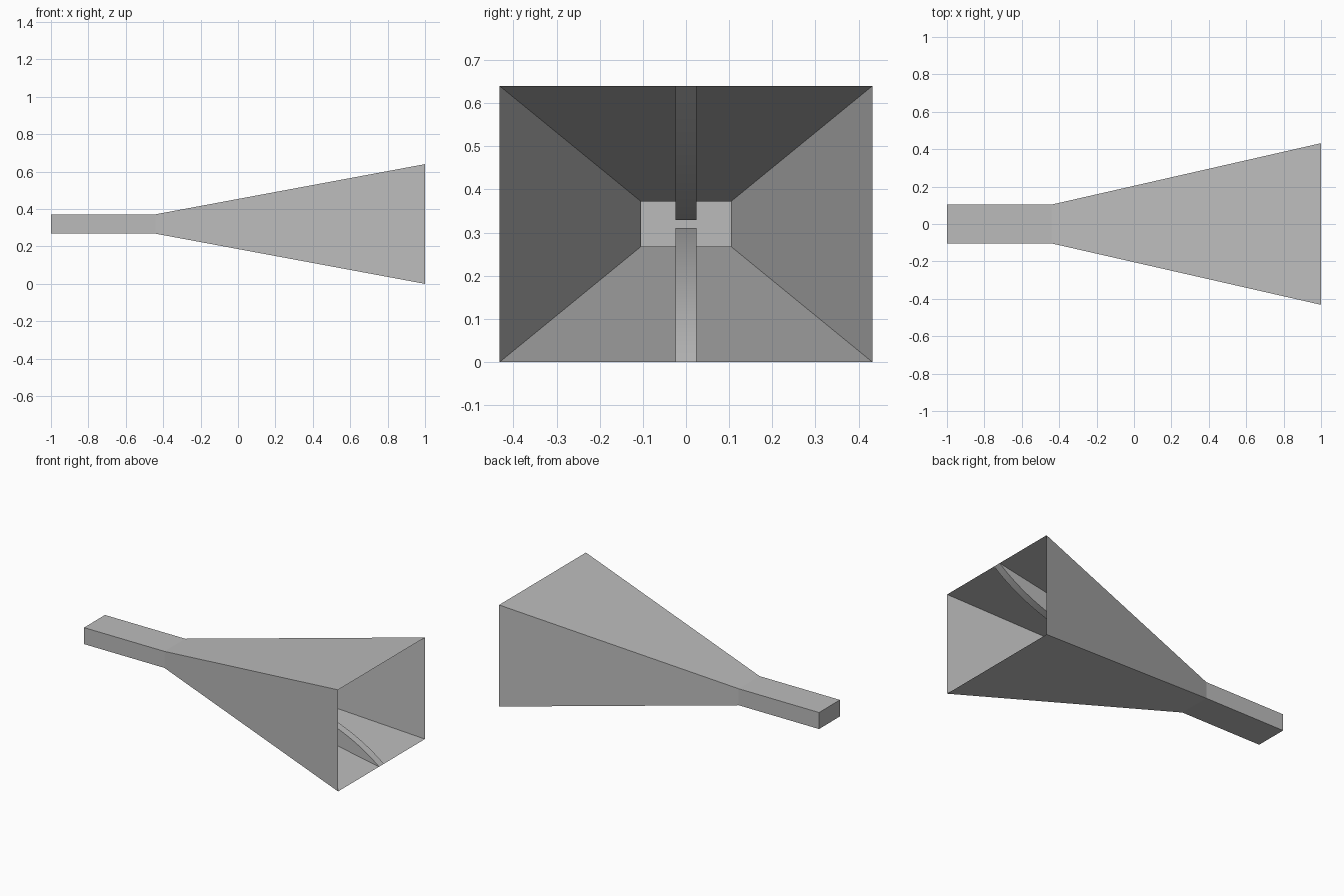
import bpy, bmesh, math

cube = bpy.data.objects.get("Cube")
if cube:
    bpy.data.objects.remove(cube, do_unlink=True)

BACK, THROAT, MOUTH = -1.0, -0.44, 1.0
MID = 0.32                                # height of the centre axis
GUIDE_Y, GUIDE_Z = 0.104, 0.052           # half sizes of the feed
MOUTH_Y, MOUTH_Z = 0.432, 0.32            # half sizes of the opening
RIDGE_Y, GAP = 0.024, 0.009               # half width of ridge, half gap

metal = bpy.data.materials.new("grey metal")
metal.use_nodes = True
metal.diffuse_color = (0.5, 0.5, 0.5, 1)
metal.node_tree.nodes["Principled BSDF"].inputs["Base Color"].default_value = (0.5, 0.5, 0.5, 1)


def loft(name, sections, closed, cap_start=False):
    """Skin a row of matching cross-sections into a sheet object."""
    bm = bmesh.new()
    rows = [[bm.verts.new(p) for p in s] for s in sections]
    n = len(rows[0])
    for a, b in zip(rows, rows[1:]):
        for i in range(n if closed else n - 1):
            j = (i + 1) % n
            bm.faces.new((a[i], a[j], b[j], b[i]))
    if cap_start:
        bm.faces.new(rows[0][::-1])
    bmesh.ops.remove_doubles(bm, verts=bm.verts, dist=1e-5)
    bmesh.ops.recalc_face_normals(bm, faces=bm.faces)
    mesh = bpy.data.meshes.new(name)
    bm.to_mesh(mesh)
    bm.free()
    mesh.materials.append(metal)
    obj = bpy.data.objects.new(name, mesh)
    bpy.context.collection.objects.link(obj)
    return obj


def rectangle(x, hy, hz):
    return [(x, -hy, MID - hz), (x, hy, MID - hz), (x, hy, MID + hz), (x, -hy, MID + hz)]


# Thin shell: closed feed and flared open horn
feed = rectangle(BACK, GUIDE_Y, GUIDE_Z)
throat = rectangle(THROAT, GUIDE_Y, GUIDE_Z)
mouth = rectangle(MOUTH, MOUTH_Y, MOUTH_Z)
loft("waveguide_feed", [feed, throat], True, cap_start=True)
loft("horn_flare", [throat, mouth], True)


def ridge_section(t, x, side):
    """Ridge outline: wall, crest, crest, wall; the crest flares exponentially."""
    wall = MID + side * (GUIDE_Z + (MOUTH_Z - GUIDE_Z) * t)
    crest = MID + side * GAP * math.exp(math.log(MOUTH_Z / GAP) * t)
    return [(x, -RIDGE_Y, wall), (x, -RIDGE_Y, crest), (x, RIDGE_Y, crest), (x, RIDGE_Y, wall)]


# Pair of tapered ridges on the floor and ceiling
STEPS = 32
for name, side in (("lower_ridge", -1), ("upper_ridge", 1)):
    sections = [ridge_section(0, BACK, side)]
    for i in range(STEPS + 1):
        t = i / STEPS
        sections.append(ridge_section(t, THROAT + (MOUTH - THROAT) * t, side))
    ridge = loft(name, sections, False)
    bpy.ops.object.select_all(action="DESELECT")
    ridge.select_set(True)
    bpy.context.view_layer.objects.active = ridge
    bpy.ops.object.shade_smooth_by_angle(angle=math.radians(30))
